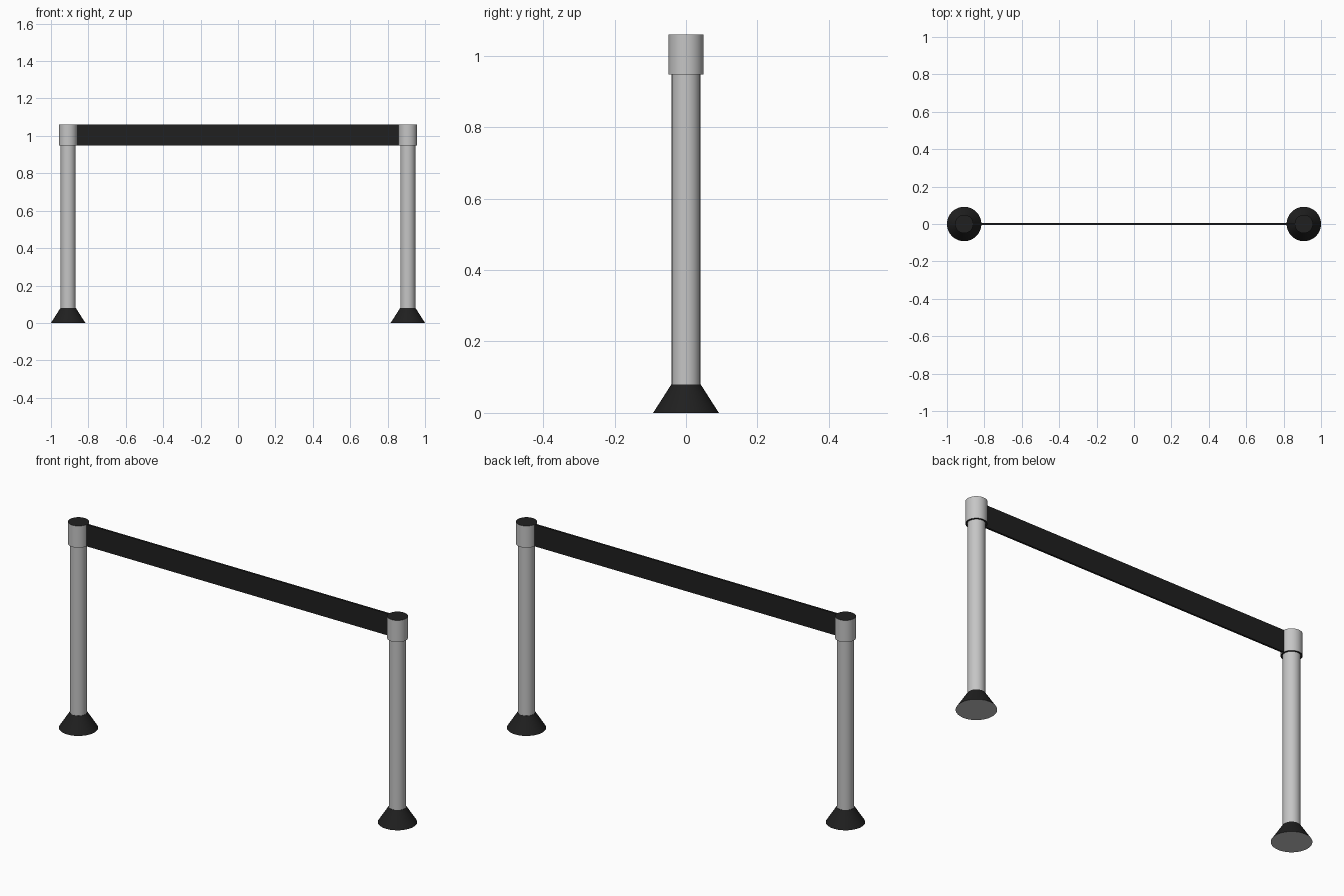
import bpy, bmesh

if "Cube" in bpy.data.objects:
    bpy.data.objects.remove(bpy.data.objects["Cube"])

def material(name, rgb):
    m = bpy.data.materials.new(name)
    m.diffuse_color = (*rgb, 1)
    m.use_nodes = True
    m.node_tree.nodes["Principled BSDF"].inputs["Base Color"].default_value = m.diffuse_color
    return m

SILVER = material("silver", (0.56, 0.56, 0.56))
BLACK = material("black", (0.014, 0.014, 0.014))

def frustum(name, x, r_bottom, r_top, z0, z1, mats, rule=None):
    """Upright cone or cylinder; rule picks the material slot from the face normal's z."""
    bm = bmesh.new()
    bmesh.ops.create_cone(bm, cap_ends=True, segments=48,
                          radius1=r_bottom, radius2=r_top, depth=z1 - z0)
    bm.normal_update()
    for f in bm.faces:
        f.smooth = abs(f.normal.z) < 0.9
        if rule:
            f.material_index = rule(f.normal.z)
    for e in bm.edges:
        e.smooth = all(f.smooth for f in e.link_faces)
    mesh = bpy.data.meshes.new(name)
    bm.to_mesh(mesh)
    bm.free()
    for m in mats:
        mesh.materials.append(m)
    ob = bpy.data.objects.new(name, mesh)
    ob.location = (x, 0, (z0 + z1) / 2)
    bpy.context.collection.objects.link(ob)

X = 0.908
for side, x in (("left", -X), ("right", X)):
    # Flared foot: black sides, silver underside
    frustum(side + "_base", x, 0.092, 0.041, 0, 0.08, (BLACK, SILVER),
            lambda nz: int(nz < -0.9))
    # Tube
    frustum(side + "_post", x, 0.04, 0.04, 0.07, 0.96, (SILVER,))
    # Belt head: silver sides, black top and underside
    frustum(side + "_head", x, 0.049, 0.049, 0.948, 1.06, (SILVER, BLACK),
            lambda nz: int(abs(nz) > 0.9))

# Belt stretched between the heads
bpy.ops.mesh.primitive_cube_add(size=1, location=(0, 0, 1.004))
belt = bpy.context.object
belt.name = "belt"
belt.scale = (2 * X - 0.08, 0.01, 0.112)
belt.data.materials.append(BLACK)
